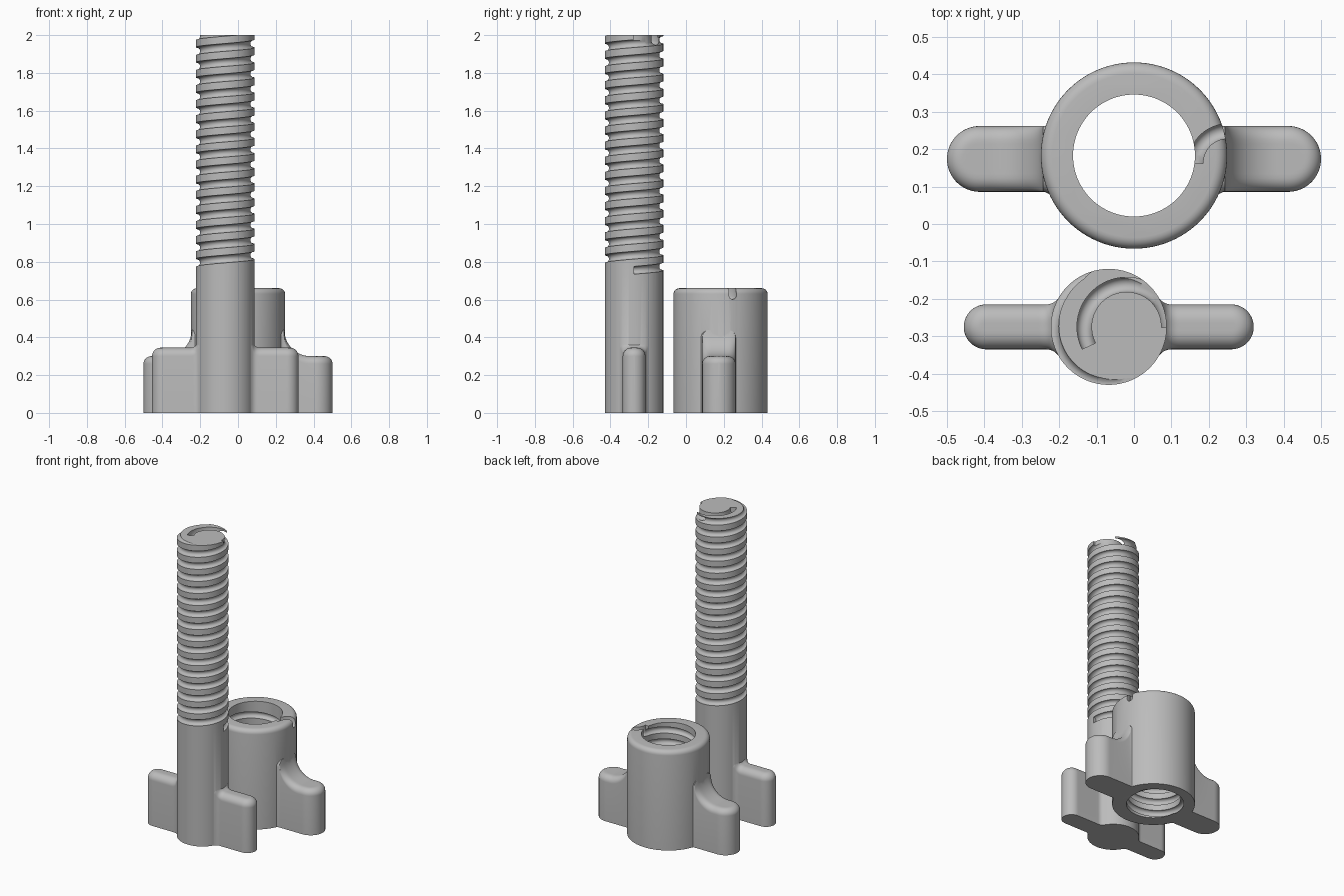
import bpy, bmesh
from math import sin, cos, pi, sqrt, hypot, radians
from mathutils import Vector

cube = bpy.data.objects.get("Cube")
if cube:
    bpy.data.objects.remove(cube, do_unlink=True)

grey = bpy.data.materials.new("plain grey")
grey.use_nodes = True
grey.diffuse_color = (0.5, 0.5, 0.5, 1)
grey.node_tree.nodes["Principled BSDF"].inputs["Base Color"].default_value = (0.5, 0.5, 0.5, 1)


def finish(bm, name, centre):
    """Turn a bmesh into a grey object placed at the centre."""
    bmesh.ops.recalc_face_normals(bm, faces=bm.faces)
    mesh = bpy.data.meshes.new(name)
    bm.to_mesh(mesh)
    bm.free()
    mesh.materials.append(grey)
    obj = bpy.data.objects.new(name, mesh)
    obj.location = (*centre, 0)
    bpy.context.collection.objects.link(obj)
    return obj


def loft(rings, name, centre):
    """Skin a row of closed rings and cap both ends."""
    bm = bmesh.new()
    rows = [[bm.verts.new(p) for p in ring] for ring in rings]
    n = len(rows[0])
    for a, b in zip(rows, rows[1:]):
        for i in range(n):
            j = (i + 1) % n
            bm.faces.new((a[i], a[j], b[j], b[i]))
    bm.faces.new(rows[0])
    bm.faces.new(rows[-1])
    return finish(bm, name, centre)


def cylinder(name, centre, radius, low, high, rounding=0):
    bm = bmesh.new()
    bmesh.ops.create_cone(bm, cap_ends=True, segments=96, radius1=radius,
                          radius2=radius, depth=high - low)
    bmesh.ops.translate(bm, verts=bm.verts, vec=(0, 0, (high + low) / 2))
    if rounding:
        rim = [e for e in bm.edges if all(v.co.z > high - 0.001 for v in e.verts)]
        bmesh.ops.bevel(bm, geom=rim, offset=rounding, segments=6, profile=0.5,
                        affect='EDGES')
    return finish(bm, name, centre)


def wing(name, centre, side, length, half, height, edge, body, plan_fillet, lift_fillet, lift_start):
    """Round-ended wing with a rolled top edge, blended into a round body."""
    tip = length - half
    start = sqrt((body + plan_fillet) ** 2 - (half + plan_fillet) ** 2)
    tangent = start * body / (body + plan_fillet)
    inner = body * 0.78
    xs = [tip + half * cos(radians(a)) for a in range(5, 90, 5)]
    xs += [tip + (inner - tip) * i / 40 for i in range(41)]
    rings = []
    for x in xs:
        if x > tip:
            width = sqrt(half ** 2 - (x - tip) ** 2)
        else:
            run = max(0, start - max(x, tangent))
            width = half + plan_fillet - sqrt(plan_fillet ** 2 - run ** 2)
        run = min(max(lift_start - x, 0), lift_fillet)
        lift = lift_fillet - sqrt(lift_fillet ** 2 - run ** 2)
        ring = [(side * x, -width, 0)]
        for i in range(21):
            y = width * sin(pi * (i / 20 - 0.5))
            inset = half - hypot(x - tip, y) if x > tip else width - abs(y)
            inset = min(max(inset, 0), edge)
            z = height - edge + sqrt(max(0, edge ** 2 - (edge - inset) ** 2)) + lift
            ring.append((side * x, y, z))
        ring.append((side * x, width, 0))
        rings.append(ring)
    return loft(rings, name, centre)


def groove(name, centre, path, radius=0.021, tall=0):
    """Round cutter swept along a path; tall opens it upwards."""
    rings = []
    for i, p in enumerate(path):
        d = Vector(path[min(i + 1, len(path) - 1)]) - Vector(path[max(i - 1, 0)])
        out = Vector((d.y, -d.x, 0)).normalized()
        ring = []
        for k in range(14):
            a = 2 * pi * (k + 0.5) / 14
            rise = radius * sin(a) + (tall if sin(a) > 0 else 0)
            ring.append(Vector(p) + out * radius * cos(a) + Vector((0, 0, rise)))
        rings.append(ring)
    return loft(rings, name, centre)


def helix(radius, low, pitch, turns):
    steps = int(turns * 60)
    return [(radius * cos(2 * pi * i / 60), radius * sin(2 * pi * i / 60), low + pitch * i / 60)
            for i in range(steps + 1)]


def combine(target, tool, operation):
    mod = target.modifiers.new(operation.lower(), 'BOOLEAN')
    mod.operation = operation
    mod.solver = 'EXACT'
    mod.object = tool
    bpy.ops.object.select_all(action='DESELECT')
    bpy.context.view_layer.objects.active = target
    target.select_set(True)
    bpy.ops.object.modifier_apply(modifier=mod.name)
    bpy.data.objects.remove(tool, do_unlink=True)


def smooth(obj):
    bpy.ops.object.select_all(action='DESELECT')
    bpy.context.view_layer.objects.active = obj
    obj.select_set(True)
    bpy.ops.object.shade_smooth_by_angle(angle=radians(35))


PITCH = 0.08

# Winged bolt: shaft, two wings, spiral groove and its lead-in on the top face
at = (-0.0675, -0.275)
bolt = cylinder("winged_bolt", at, 0.155, 0, 2)
for side in (-1, 1):
    combine(bolt, wing("bolt_wing", at, side, 0.3875, 0.06, 0.345, 0.045,
                       0.155, 0.04, 0.04, 0.185), 'UNION')
combine(bolt, groove("bolt_groove", at, helix(0.154, 0.755, PITCH, 15.9)), 'DIFFERENCE')
lead = [(0.0475 + 0.113 * cos(radians(a)), 0.113 * sin(radians(a)), 1.957 + 0.025 * a / 207)
        for a in range(-1, 208, 4)]
combine(bolt, groove("bolt_lead_in", at, lead, 0.02, 0.06), 'DIFFERENCE')
smooth(bolt)

# Winged nut: rounded barrel, two wings, bore, inner groove and its exit slot
at = (0, 0.183)
nut = cylinder("winged_nut", at, 0.249, 0, 0.66, 0.03)
for side in (-1, 1):
    combine(nut, wing("nut_wing", (0, 0.174), side, 0.5, 0.088, 0.3, 0.04,
                      0.249, 0.01, 0.14, 0.385), 'UNION')
combine(nut, cylinder("nut_bore", at, 0.163, -0.1, 0.8), 'DIFFERENCE')
combine(nut, groove("nut_groove", at, helix(0.164, -0.02, PITCH, 8)), 'DIFFERENCE')
slot = [(0.25 + 0.085 * cos(radians(a)), -0.02 + 0.085 * sin(radians(a)), 0.621)
        for a in range(180, 89, -6)] + [(0.3, 0.065, 0.621)]
combine(nut, groove("nut_slot", at, slot, 0.02, 0.08), 'DIFFERENCE')
smooth(nut)
